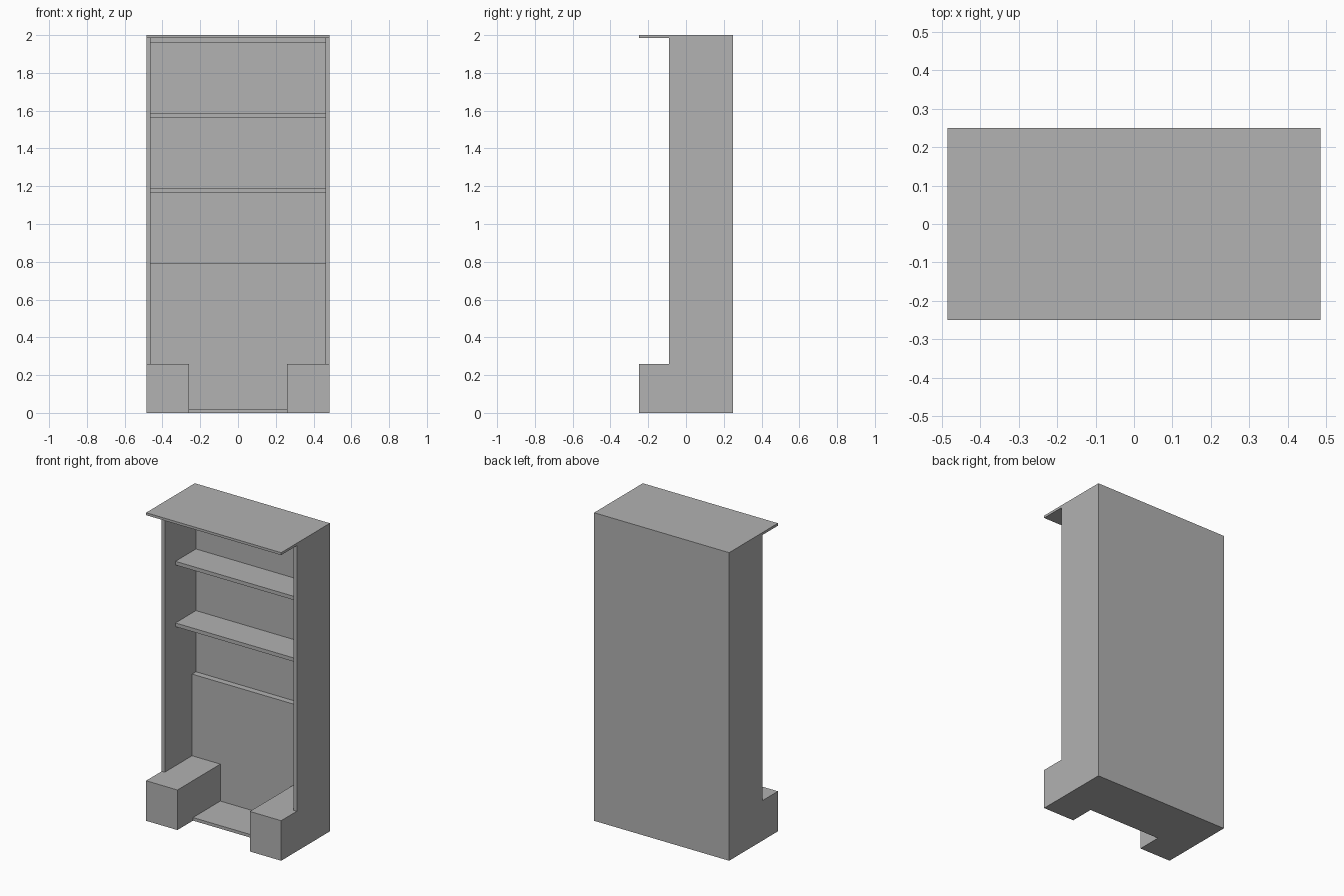
import bpy
import bmesh

cube = bpy.data.objects.get("Cube")
if cube:
    bpy.data.objects.remove(cube, do_unlink=True)

# Single flat colour
grey = bpy.data.materials.new("plain grey")
grey.use_nodes = True
colour = (0.445, 0.445, 0.445, 1)
grey.diffuse_color = colour
grey.node_tree.nodes["Principled BSDF"].inputs["Base Color"].default_value = colour


def board(name, x, y, z):
    """Box spanning the given (low, high) range on each axis."""
    bm = bmesh.new()
    bmesh.ops.create_cube(bm, size=1)
    for v in bm.verts:
        v.co = [r[1] if c > 0 else r[0] for c, r in zip(v.co, (x, y, z))]
    mesh = bpy.data.meshes.new(name)
    bm.to_mesh(mesh)
    bm.free()
    mesh.materials.append(grey)
    obj = bpy.data.objects.new(name, mesh)
    bpy.context.collection.objects.link(obj)
    return obj


W = 0.485            # half width
IN = 0.463           # half width inside the side panels
BLOCK_IN = 0.26      # inner face of the base blocks
FRONT, BACK = -0.25, 0.25
CASE_FRONT = -0.09   # front edge of the side panels
BACK_IN = 0.23       # inner face of the back panel
BLOCK_TOP = 0.26
TOP_UNDER = 1.984

# Outer case
board("top_board", (-W, W), (FRONT, BACK), (TOP_UNDER, 2))
board("back_panel", (-W, W), (BACK_IN, BACK), (0, TOP_UNDER))
board("floor_board", (-BLOCK_IN, BLOCK_IN), (CASE_FRONT, BACK_IN), (0, 0.02))

# Side panels and projecting base blocks
for side, s in (("left", 1), ("right", -1)):
    board(side + "_side_panel", sorted((s * IN, s * W)),
          (CASE_FRONT, BACK_IN), (BLOCK_TOP, TOP_UNDER))
    board(side + "_base_block", sorted((s * BLOCK_IN, s * W)),
          (FRONT, BACK_IN), (0, BLOCK_TOP))

# Thicker lower back with a ledge on top
board("lower_back_panel", (-IN, IN), (0.19, BACK_IN), (0.02, 0.79))

# Evenly spaced shelves, the highest one under the top board
for name, top in (("lower_shelf", 1.187), ("upper_shelf", 1.587), ("top_shelf", TOP_UNDER)):
    board(name, (-IN, IN), (0.02, BACK_IN), (top - 0.024, top))
